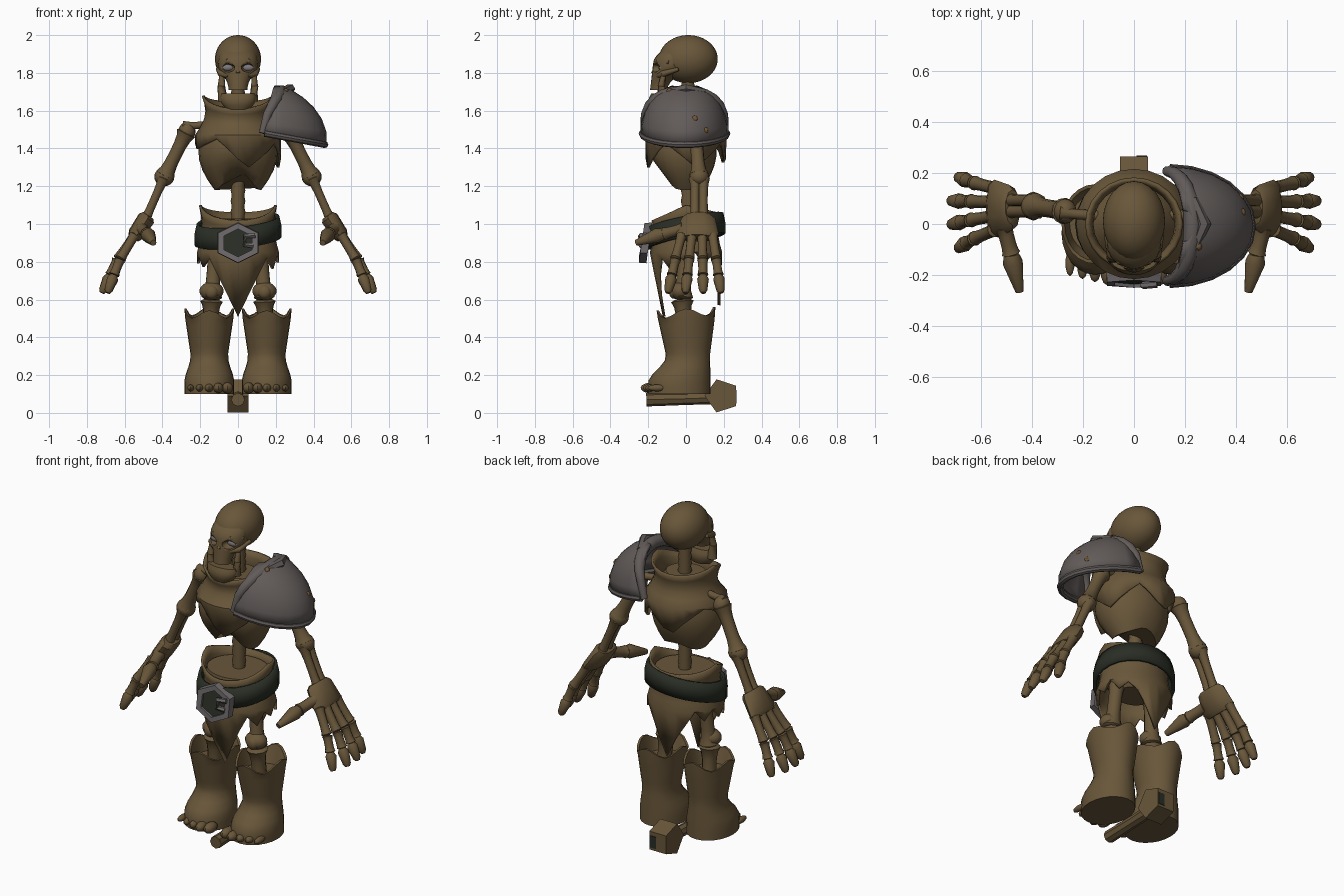
import bpy, bmesh
import random
from math import sin, cos, pi, radians
from mathutils import Vector as V

random.seed(4)
if "Cube" in bpy.data.objects:
    bpy.data.objects.remove(bpy.data.objects["Cube"])


def material(name, *rgb):
    mat = bpy.data.materials.new(name)
    mat.use_nodes = True
    mat.diffuse_color = (*rgb, 1)
    node = mat.node_tree.nodes["Principled BSDF"]
    node.inputs["Base Color"].default_value = (*rgb, 1)
    node.inputs["Roughness"].default_value = .9
    return mat


BROWN = material("aged brown", .14, .094, .042)
STEEL = material("worn steel", .12, .105, .1)
BUCKLE = material("buckle grey", .155, .14, .145)
LEATHER = material("dark leather", .022, .027, .018)
EYE = material("pale eye grey", .2, .19, .2)
RUST = material("rust", .17, .095, .035)


def finish(name, bm, mat, thick=0, angle=40):
    bmesh.ops.recalc_face_normals(bm, faces=bm.faces)
    mesh = bpy.data.meshes.new(name)
    bm.to_mesh(mesh)
    bm.free()
    mesh.materials.append(mat)
    mesh.shade_smooth()
    mesh.set_sharp_from_angle(angle=radians(angle))
    obj = bpy.data.objects.new(name, mesh)
    bpy.context.scene.collection.objects.link(obj)
    if thick:
        solidify = obj.modifiers.new("thickness", "SOLIDIFY")
        solidify.thickness, solidify.offset = thick, 0
    return obj


# Skin a list of sections; wrap joins the last section to the first
def loft(name, rings, mat=BROWN, caps=True, around=True, wrap=False, thick=0, angle=40):
    bm = bmesh.new()
    rows = [[bm.verts.new(point) for point in ring] for ring in rings]
    count = len(rows[0])
    following = rows[1:] + rows[:1] if wrap else rows[1:]
    for low, high in zip(rows, following):
        for i in range(count if around else count - 1):
            j = (i + 1) % count
            bm.faces.new((low[i], low[j], high[j], high[i]))
    if caps and not wrap:
        bm.faces.new(rows[0])
        bm.faces.new(rows[-1])
    return finish(name, bm, mat, thick, angle)


def steps(count):
    return [k / (count - 1) for k in range(count)]


SIDES = 24
TURN = [2 * pi * i / SIDES for i in range(SIDES)]


# Horizontal ellipse, starting at the front and turning towards +x
def ellipse(z, rx, ry, cx=0, cy=0):
    return [V((cx + rx * sin(a), cy - ry * cos(a), z)) for a in TURN]


# Round or oval section carried along a path
def tube(name, path, radii, mat=BROWN, sides=10):
    points, rings = [V(p) for p in path], []
    for i, (point, radius) in enumerate(zip(points, radii)):
        rx, ry = radius if isinstance(radius, tuple) else (radius, radius)
        along = points[min(i + 1, len(points) - 1)] - points[max(i - 1, 0)]
        turn = along.to_track_quat("Z", "Y")
        angles = [2 * pi * k / sides for k in range(sides)]
        rings.append([point + turn @ V((rx * cos(a), ry * sin(a), 0)) for a in angles])
    return loft(name, rings, mat)


# Slim shaft with knobbed ends
def bone(name, start, end, radius, knob=.7):
    start, end = V(start), V(end)
    waves = [cos(pi * t) for t in steps(9)]
    radii = [radius * (1 + knob * w ** 4) * (.6 if abs(w) == 1 else 1) for w in waves]
    return tube(name, [start.lerp(end, (1 - w) / 2) for w in waves], radii)


def ball(name, center, size, mat=BROWN, segments=16):
    bm = bmesh.new()
    bmesh.ops.create_uvsphere(bm, u_segments=segments, v_segments=segments, radius=1)
    bmesh.ops.scale(bm, vec=size, verts=bm.verts)
    bmesh.ops.translate(bm, vec=center, verts=bm.verts)
    return finish(name, bm, mat)


# Skull, with the face easing back into the forehead
ball("cranium", (0, .012, 1.873), (.122, .156, .127), segments=SIDES)
face_rings = []
for t in steps(12):
    ease = max(0, 3 * t - 2) ** 2
    width = (.05 + .055 * min(1, 2 * t) ** 2) * (1 - .25 * ease)
    face_rings.append(ellipse(1.71 + .22 * t, width, width * .9, 0, width * .9 - .19 + .025 * t + .06 * ease))
face = loft("face", face_rings)
tube("nose", [(0, -.155, 1.83), (0, -.173, 1.8), (0, -.165, 1.78)], (.01, .013, .01))
loft("chin", [ellipse(1.605 + .085 * t, .06 + .035 * sin(pi * t * .7), .04 + .015 * sin(pi * t), 0, -.145) for t in steps(5)])

# Spine, with a bulge for each vertebra
for name, low, high in (("neck", 1.55, 1.79), ("lower_spine", .98, 1.32)):
    tube(name, [(0, .01, low + (high - low) * t) for t in steps(13)], [.033, .039] * 6 + [.033])

# Ribcage with an arch cut up into its lower edge, deepest at the front
ribs = []
for t in steps(9):
    width = .21 * sin(pi * (.2 + .62 * t))
    ring = ellipse(1.18 + .42 * t, width, width * .87, 0, -.02 * sin(pi * t))
    for point, a in zip(ring, TURN):
        point.z += (.1 if cos(a) > 0 else .04) * (1 - t) ** 2 * cos(a) ** 4
    ribs.append(ring)
loft("ribcage", ribs)


# Pinched cloth shell whose top dips at front and back, ending in a jagged hem
def cloth(name, top, height, radius, flare, pinch, squash, dip, hem, shrink):
    rings = []
    for t in steps(6):
        r = radius + flare * t - pinch * sin(pi * t)
        ring = ellipse(top - height * t, r, r * squash)
        for point, a in zip(ring, TURN):
            point.z -= dip * (1 - t) * max(cos(a), -.5 * cos(a))
        rings.append(ring)
    last = [point.copy() for point in rings[-1]]
    for i, (point, a) in enumerate(zip(last, TURN)):
        drop = point.z - hem(i, a)
        point.z -= drop
        point.y *= 1 - drop * (shrink if cos(a) > 0 else .2)
    loft(name, rings + [last], caps=False, thick=.014)


def cape_hem(i, a):
    from_tip = min((i - 1) % 6, (1 - i) % 6) / 3
    return 1.3 + .13 * from_tip - .1 * min(0, sin(a)) * (1 - .6 * from_tip)


def loincloth_hem(i, a):
    tip = .51 if cos(a) > 0 else .57
    return min(.78 + .06 * (i % 2) + random.uniform(-.02, .02), tip + .44 * abs(sin(a)))


cloth("shoulder_cloth", 1.68, .21, .185, .035, .035, .95, .07, cape_hem, .1)
cloth("loincloth", 1.1, .25, .2, .01, .02, .88, .08, loincloth_hem, 1.1)
loft("pelvis", [ellipse(.85 + .18 * t, .182 * sin(pi * (.2 + .4 * t)), .16 * sin(pi * (.2 + .4 * t))) for t in steps(6)])

# Slanted belt and its buckle
band = [ellipse(.965 + dz, r, r * .9) for dz, r in ((-.055, .222), (0, .222), (.055, .21))]
for point in sum(band, []):
    point.z += .1 * point.x + .2 * point.y
loft("belt", band, LEATHER, caps=False, thick=.018)


def hexagon(scale, y):
    angles = [pi * k / 3 for k in range(6)]
    return [V((.125 * scale * sin(a), y + .015 * cos(a), .9 + .108 * scale * cos(a))) for a in angles]


loft("buckle_frame", [hexagon(1, -.195), hexagon(.97, -.235), hexagon(.68, -.235), hexagon(.68, -.195)], BUCKLE, wrap=True, angle=25)
loft("buckle_center", [hexagon(.72, -.215), hexagon(.72, -.222)], LEATHER)
tube("buckle_prong", [(.09, -.235, .94), (.035, -.24, .935), (.035, -.24, .89), (.08, -.235, .885)], [.015] * 4, BUCKLE, 6)

# Paired parts
for s, side in ((-1, "right"), (1, "left")):
    def at(x, y, z):
        return V((s * x, y, z))

    # Eye socket, brow, cheekbone and jaw branch
    cutter = ball("eye_cutter_" + side, at(.053, -.17, 1.828), (.036, .045, .024))
    cutter.hide_render = cutter.hide_viewport = True
    socket = face.modifiers.new("socket", "BOOLEAN")
    socket.object, socket.operation = cutter, "DIFFERENCE"
    ball("eye_" + side, at(.055, -.13, 1.828), (.034, .016, .018), EYE)
    tube("brow_" + side, [at(.01, -.155, 1.846), at(.055, -.147, 1.862), at(.1, -.09, 1.855)], (.012, .014, .01))
    tube("cheekbone_" + side, [at(.05, -.15, 1.785), at(.09, -.12, 1.795), at(.108, -.04, 1.82)], (.012, .018, .01))
    tube("jaw_branch_" + side, [at(.085, -.12, 1.79), at(.088, -.13, 1.73), at(.08, -.13, 1.65)], (.014, .02, .028))

    # Arm
    shoulder, elbow, wrist = at(.27, .05, 1.49), at(.39, .07, 1.25), at(.5, .07, 1)
    tube("collarbone_" + side, [at(.12, .03, 1.53), at(.24, .04, 1.52), at(.29, .045, 1.52)], (.02, .02, .027))
    ball("shoulder_" + side, shoulder, (.045, .048, .05))
    bone("upper_arm_" + side, shoulder, elbow, .035)
    ball("elbow_" + side, elbow, (.053, .052, .05))
    for k, shift in enumerate((-.022, .022)):
        bone(f"forearm_{k}_{side}", elbow + V((0, shift, 0)), wrist + V((0, shift, 0)), .023)
    tube("palm_" + side, [at(.475, .065, 1.045), at(.485, .065, 1.03), at(.54, .06, .945), at(.555, .06, .925)],
         ((.07, .035), (.09, .047), (.114, .044), (.1, .032)))

    # Thumb
    knuckle = at(.48, -.12, .947)
    bone("thumb_base_" + side, at(.51, -.01, .975), knuckle, .03, .3)
    tube("thumb_tip_" + side, [knuckle, at(.475, -.15, .94), at(.448, -.265, .9)], (.03, .04, .016))

    # Fingers
    for k in range(4):
        base = at(.545, .14 - .054 * k, .945)
        tip = at(.725 - .015 * (k - 1.5) ** 2, .185 - .094 * k, .635)
        mid, last = base.lerp(tip, .46) + at(.012, 0, .01), base.lerp(tip, .7) + at(.01, 0, 0)
        bone(f"hand_bone_{k}_{side}", base, mid, .024, .3)
        bone(f"finger_{k}_{side}", mid, last, .024, .3)
        tube(f"fingertip_{k}_{side}", [last, last.lerp(tip, .2), last.lerp(tip, .85), tip], (.02, .031, .022, .013))

    # Leg
    knee = at(.14, -.02, .6)
    bone("thigh_" + side, at(.115, 0, .92), knee, .038)
    ball("knee_" + side, knee + V((0, -.01, .045)), (.064, .052, .048))
    ball("kneecap_" + side, knee + V((0, -.045, .04)), (.035, .025, .035))
    bone("shin_" + side, knee, at(.15, 0, .35), .04)

    # Boot: long foot, narrow ankle, flared and notched hollow top
    boot = []
    for t in steps(13):
        blend = min(1, max(0, (.45 - t) / .3))
        foot = blend * blend * (3 - 2 * blend)
        flare = max(0, 2 * t - 1)
        boot.append(ellipse(.1 + .43 * t, .1 + .032 * foot + .032 * flare, .118 + .046 * foot + .038 * flare,
                            s * .152, .01 - .045 * foot - .01 * flare))
    boot.append(ellipse(.53, .12, .143, s * .152))
    for row in boot[-2:]:
        for i, point in enumerate(row):
            point.z += .022 * cos(pi * i / 3) + .06 * point.y
    boot.append(ellipse(.45, .1, .115, s * .152))
    loft("boot_" + side, boot)
    for k in range(5):
        size = .03 - .003 * k
        ball(f"toe_{k}_{side}", at(.055 + .049 * k, -.19 + .012 * abs(k - 1), .132), (size, .05, size), segments=10)

# Shoulder armour: half dome, open on the inner side
FAN = [radians(15 * i - 90) for i in range(13)]
shell = []
for k in range(7):
    t = k / 7
    across, rise = cos(t * pi / 2) ** 1.4, sin(t * pi / 2)
    shell.append([V((.14 + .06 * t + .32 * across * cos(a), .225 * across ** .6 * sin(a) - .008,
                     1.42 + .31 * rise + .06 * (1 - t) ** 2 * (1 - cos(a)))) for a in FAN])
loft("shoulder_armor", shell, STEEL, caps=False, around=False, thick=.02, angle=25)
tube("shoulder_armor_rim", shell[0], [.018] * 13, STEEL, 8)
tube("shoulder_armor_collar", [(.13 + .1 * cos(a), .215 * sin(a) - .008, 1.48 + .22 * abs(cos(a)) ** .6) for a in FAN],
     [.02 + .016 * cos(a) for a in FAN], STEEL)
tube("shoulder_armor_peak", [(.235, -.1, 1.7), (.275, 0, 1.715), (.235, .1, 1.7)], (.015, .028, .015), STEEL, 6)
for k, i in ((2, 7), (1, 8), (5, 3)):
    ball(f"rust_spot_{k}", shell[k][i], (.014, .018, .018), RUST, 8)

# Mallet lying between the feet
tube("mallet_handle", [(0, -.21, .07), (0, 0, .075), (0, .14, .08)], (.036, .033, .034), sides=8)
corners = [radians(72 * k + 36) for k in range(5)]
loft("mallet_head", [[V((x, .19 + .092 * cos(a), .09 + .092 * sin(a))) for a in corners] for x in (-.055, .055)], angle=20)
loft("mallet_patch", [[V((x, y, z)) for x, z in ((.01, .05), (.05, .05), (.05, .12), (.01, .12))] for y in (.262, .268)], LEATHER)
